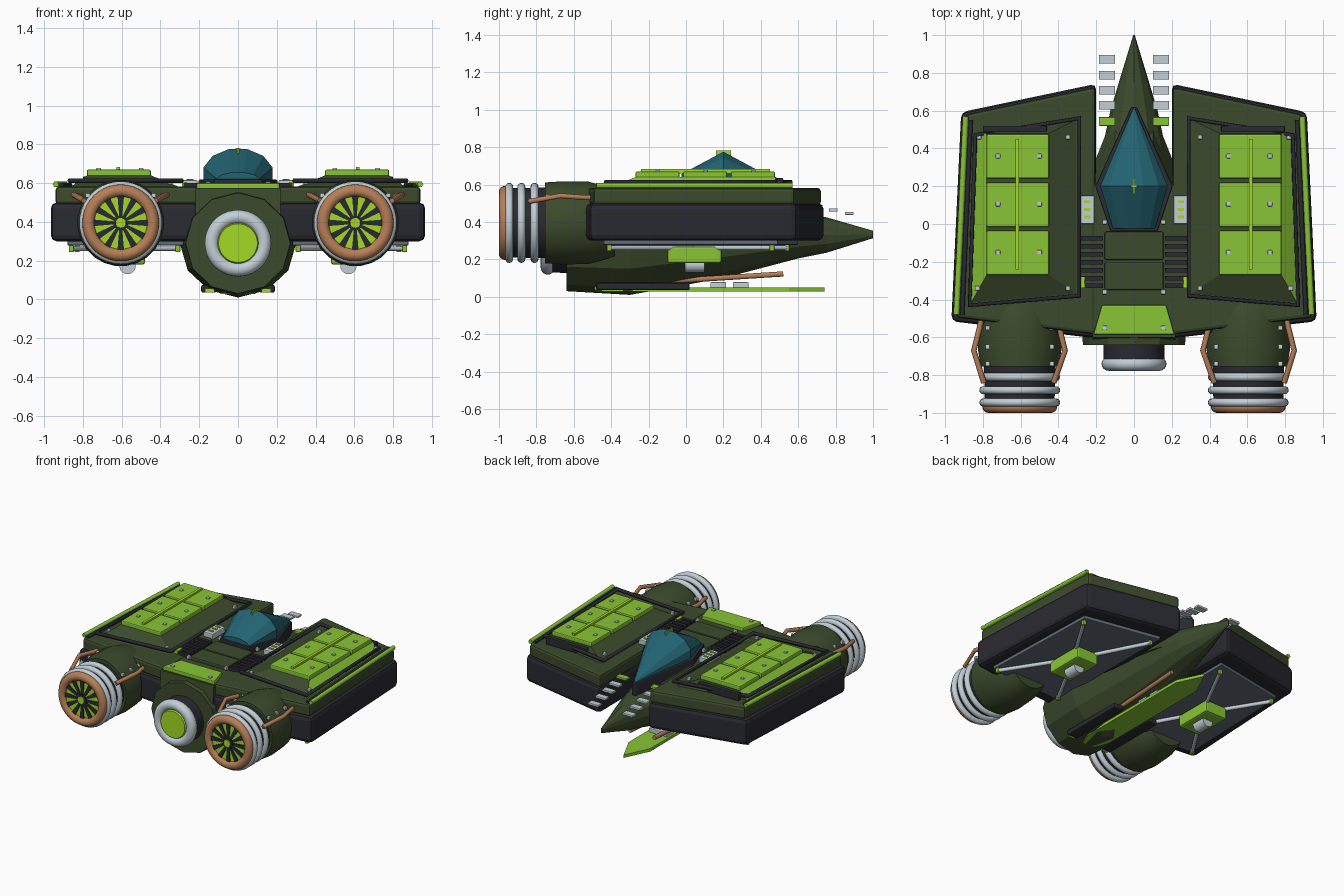
import bpy, bmesh, math

if "Cube" in bpy.data.objects:
    bpy.data.objects.remove(bpy.data.objects["Cube"], do_unlink=True)


def material(name, rgb):
    m = bpy.data.materials.new(name)
    m.use_nodes = True
    m.diffuse_color = (*rgb, 1)
    m.node_tree.nodes["Principled BSDF"].inputs["Base Color"].default_value = (*rgb, 1)
    return m


OLIVE = material("olive green", (.044, .069, .025))
LEAF = material("leaf green", (.25, .56, .036))
LIME = material("glowing lime", (.37, .70, .018))
DARK = material("charcoal", (.022, .023, .031))
STEEL = material("light steel", (.54, .62, .67))
COPPER = material("copper", (.47, .21, .095))
GLASS = material("teal glass", (.016, .125, .165))
SLATE = material("slate", (.125, .15, .19))
smooth_parts = []


def finish(name, bm, mat, bevel=0, smooth=False):
    bmesh.ops.recalc_face_normals(bm, faces=bm.faces)
    mesh = bpy.data.meshes.new(name)
    bm.to_mesh(mesh)
    bm.free()
    mesh.materials.append(mat)
    ob = bpy.data.objects.new(name, mesh)
    bpy.context.collection.objects.link(ob)
    if bevel:
        mod = ob.modifiers.new("Bevel", 'BEVEL')
        mod.width, mod.segments = bevel, 2
    if smooth:
        smooth_parts.append(ob)
    return ob


def skin(name, rings, mat, bevel=0, smooth=False):
    """Join rings of points into a closed solid."""
    bm = bmesh.new()
    loops = [[bm.verts.new(p) for p in ring] for ring in rings]
    n = len(loops[0])
    for a, b in zip(loops, loops[1:]):
        for i in range(n):
            j = (i + 1) % n
            bm.faces.new((a[i], a[j], b[j], b[i]))
    bm.faces.new(loops[0])
    bm.faces.new(loops[-1])
    return finish(name, bm, mat, bevel, smooth)


def prism(name, base, z0, z1, mat, top=None, bevel=0):
    return skin(name, [[(x, y, z0) for x, y in base],
                       [(x, y, z1) for x, y in top or base]], mat, bevel)


def box(name, x0, x1, y0, y1, z0, z1, mat, bevel=0):
    return prism(name, [(x0, y0), (x1, y0), (x1, y1), (x0, y1)], z0, z1, mat, bevel=bevel)


def loft(name, sections, n, mat, x=0, smooth=False, turn=.5):
    """Elliptical sections (y, x radius, z radius, centre z) along y."""
    angles = [2 * math.pi * (i + turn) / n for i in range(n)]
    return skin(name, [[(x + rx * math.sin(a), y, zc + rz * math.cos(a)) for a in angles]
                       for y, rx, rz, zc in sections], mat, smooth=smooth)


def tube(name, points, r, mat, closed=False):
    cu = bpy.data.curves.new(name, 'CURVE')
    cu.dimensions = '3D'
    cu.bevel_depth, cu.bevel_resolution, cu.use_fill_caps = r, 1, True
    sp = cu.splines.new('POLY')
    sp.points.add(len(points) - 1)
    for p, co in zip(sp.points, points):
        p.co = (*co, 1)
    sp.use_cyclic_u = closed
    cu.materials.append(mat)
    ob = bpy.data.objects.new(name, cu)
    bpy.context.collection.objects.link(ob)


def ring(name, x, y, z, major, minor, mat):
    bpy.ops.mesh.primitive_torus_add(location=(x, y, z), rotation=(math.pi / 2, 0, 0), major_radius=major,
                                     minor_radius=minor, major_segments=40, minor_segments=16)
    ob = bpy.context.object
    ob.name = name
    ob.data.materials.append(mat)
    smooth_parts.append(ob)


def bolt(x, y, z, r=.012):
    box("bolt", x - r, x + r, y - r, y + r, z - .015, z + .008, STEEL, .004)


# Central hull and deck
loft("hull", [(-.64, .27, .26, .29), (-.3, .30, .28, .29), (.2, .21, .225, .325), (.6, .125, .125, .33),
              (.75, .08, .095, .33), (1, .004, .02, .333)], 12, OLIVE, turn=0)
prism("hull_deck", [(-.22, -.62), (.22, -.62), (.22, .3), (.1, .6), (-.1, .6), (-.22, .3)], .32, .575, OLIVE,
      top=[(-.22, -.60), (.22, -.60), (.21, .2), (.1, .36), (-.1, .36), (-.21, .2)])
for y in (-.35, -.19):
    box("deck_plate", -.155, .155, y, y + .15, .56, .60, OLIVE, .008)
prism("rear_plate", [(-.215, -.585), (.215, -.585), (.17, -.43), (-.17, -.43)], .565, .60, LEAF, bevel=.006)

# Canopy on a rim that dips toward the nose
rim = [(-.125, -.04), (.125, -.04), (.205, .2), (.015, .62), (-.015, .62), (-.205, .2)]
skin("canopy_rim", [[(x, y, z - max(0, y - .2) * .2) for x, y in rim] for z in (.53, .62)], DARK, .008)
loft("canopy", [(-.025, .115, .045, .612), (.2, .185, .135, .645), (.61, .006, .01, .545)], 12, GLASS)
box("canopy_crest", -.004, .004, .16, .24, .74, .782, LIME)
box("canopy_crossbar", -.012, .012, .195, .205, .74, .780, LIME)

# Central exhaust
loft("exhaust_shell", [(-.6, .165, .165, .29), (-.755, .16, .16, .29)], 28, DARK, smooth=True)
ring("exhaust_rim", 0, -.74, .29, .135, .037, STEEL)
loft("exhaust_glow", [(-.75, .11, .11, .29), (-.772, .1, .1, .29)], 28, LIME)

# Keel blade below the hull
prism("keel_blade", [(-.05, -.48), (.05, -.48), (.09, -.38), (.09, .55), (0, .74), (-.09, .55), (-.09, -.38)],
      .028, .05, LEAF)
for y in (.13, .25):
    box("keel_step", -.075, .075, y, y + .085, .045, .078, STEEL, .006)

for s in (1, -1):
    def flip(pts):
        return [(s * p[0], *p[1:]) for p in pts]

    def sbox(name, x0, x1, *rest):
        return box(name, *sorted((s * x0, s * x1)), *rest)

    # Wing pod: dark band, green deck and edge trim
    outline = [(.2, .742), (.915, .592), (.967, -.515), (.2, -.605)]
    prism("pod_band", flip(outline), .30, .50, DARK, bevel=.03)
    deck = flip([(.205, .725), (.892, .58), (.942, -.495), (.205, -.585)])
    prism("pod_deck", deck, .49, .582, OLIVE, bevel=.018)
    tube("pod_edge_trim", flip([(.891, .57, .594), (.94, -.48, .594)]), .016, LEAF)
    tube("pod_edge_rail", flip([(.865, .55, .59), (.91, -.48, .59)]), .012, DARK)

    # Raised hatch with a dark frame and a bright outer slope
    base = flip([(.29, .56), (.84, .47), (.87, -.43), (.29, -.38)])
    hatch = prism("hatch", base, .575, .64, OLIVE,
                  top=flip([(.45, .48), (.78, .48), (.78, -.27), (.45, -.27)]))
    hatch.data.materials.append(LEAF)
    for f in hatch.data.polygons:
        if f.normal.x * s > .3 and f.normal.z > .1:
            f.material_index = 1
    tube("hatch_frame", [(x, y, .612) for x, y in base], .014, DARK, closed=True)
    sbox("hatch_end_bar", .46, .80, .485, .52, .58, .635, DARK, .008)
    for y in (-.27, -.015, .24):
        sbox("armor_panel", .45, .78, y, y + .235, .63, .67, LEAF, .008)
        for x in (.50, .72):
            bolt(s * x, y + .12, .67)
    sbox("panel_spine", .608, .628, -.24, .45, .66, .684, LIME)
    for x, y in ((.35, .46), (.82, .46), (.35, -.34), (.83, -.34)):
        bolt(s * x, y, .61)

    # Deck details: grille, control box, nose rungs, markers
    for i in range(7):
        y = -.34 + i * .042
        sbox("vent_slat", .165, .28, y, y + .024, .57, .60, DARK)
    sbox("vent_marker", .262, .29, -.34, -.28, .57, .605, LIME)
    sbox("control_box", .21, .29, 0, .15, .57, .615, STEEL, .006)
    for y in (.03, .07, .11):
        sbox("control_light", .23, .265, y, y + .014, .61, .62, LIME)
    for i, y in enumerate((.52, .605, .685, .765, .85)):
        z = .51 - i * .018
        sbox("nose_rung", .10, .185, y, y + .046, z, z + .016, STEEL if i else LEAF, .003)
    for y in (-.55, -.36, .01):
        bolt(s * .155, y, .60)

    # Pod underside: plate, brace rods and landing foot
    prism("belly_plate", flip([(.27, .60), (.85, .49), (.88, -.44), (.27, -.48)]), .278, .31, SLATE, bevel=.006)
    for x, y in ((.31, .54), (.83, .46), (.86, -.41), (.31, -.43)):
        tube("brace_rod", flip([(.57, .04, .262), (x, y, .262)]), .014, STEEL)
        sbox("brace_end", x - .013, x + .013, y - .013, y + .013, .244, .28, LEAF, .005)
    sbox("landing_block", .48, .66, -.10, .19, .18, .27, LEAF, .012)
    loft("landing_foot", [(-.005, .042, .042, .172), (.10, .042, .042, .172)], 16, STEEL, x=s * .57, smooth=True)

    # Keel pipes and skids
    tube("keel_pipe", flip([(.1, -.12, .085), (.1, .05, .092), (.1, .52, .122)]), .016, COPPER)
    sbox("keel_skid", .11, .19, -.48, .02, .035, .075, DARK, .01)
    sbox("skid_light", .12, .17, -.49, -.47, .035, .055, LIME)

    # Engine: housing, dark barrel, rings and fan
    cx, cz = s * .605, .395
    loft("engine_housing", [(-.38, .17, .18, cz), (-.44, .19, .20, cz), (-.52, .21, .222, cz),
                            (-.66, .224, .224, cz), (-.755, .208, .218, cz)], 24, OLIVE, cx, True)
    loft("engine_barrel", [(-.74, .19, .19, cz), (-.972, .185, .185, cz)], 32, DARK, cx, True)
    for y in (-.81, -.88, -.945):
        ring("engine_ring", cx, y, cz, .193, .021, STEEL)
    ring("engine_lip", cx, -.968, cz, .166, .032, COPPER)
    loft("fan_disc", [(-.97, .142, .142, cz), (-.977, .142, .142, cz)], 32, LIME, cx)
    for k in range(12):
        blade = prism("fan_blade", [(-.007, .025), (.007, .025), (.017, .14), (-.017, .14)], 0, .008, DARK)
        blade.location = (cx, -.976, cz)
        blade.rotation_euler = (math.pi / 2, k * math.pi / 6, 0)
    loft("fan_hub_ring", [(-.97, .038, .038, cz), (-.988, .038, .038, cz)], 20, DARK, cx)
    loft("fan_hub", [(-.97, .028, .028, cz), (-.995, .026, .026, cz)], 20, LIME, cx)
    tube("outer_pipe", flip([(.80, -.46, .53), (.815, -.54, .53), (.848, -.67, .54), (.795, -.84, .51)]),
         .015, COPPER)
    tube("inner_pipe", flip([(.40, -.50, .53), (.39, -.57, .53), (.365, -.67, .54), (.425, -.84, .51)]),
         .015, COPPER)
    for y in (-.55, -.65, -.74):
        for x in (.435, .775):
            bolt(s * x, y, .54)

# Smooth the round parts
bpy.ops.object.select_all(action='DESELECT')
for ob in smooth_parts:
    ob.select_set(True)
bpy.context.view_layer.objects.active = smooth_parts[0]
bpy.ops.object.shade_smooth_by_angle(angle=math.radians(35))
